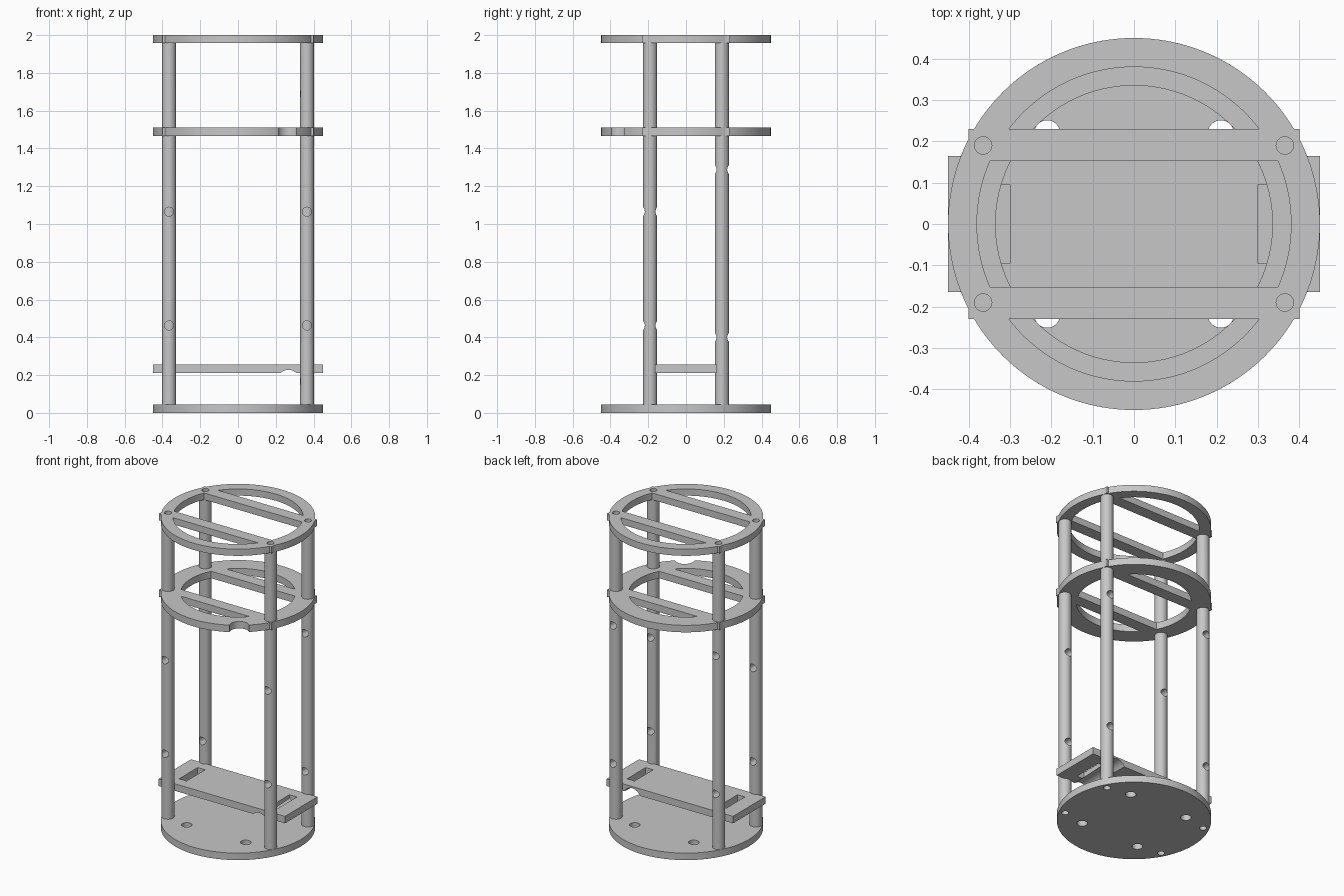
import bpy, bmesh, math
from mathutils import Vector, Matrix

if "Cube" in bpy.data.objects:
    bpy.data.objects.remove(bpy.data.objects["Cube"])

grey = bpy.data.materials.new("light_grey")
grey.diffuse_color = (0.57, 0.57, 0.57, 1)
grey.use_nodes = True
grey.node_tree.nodes["Principled BSDF"].inputs["Base Color"].default_value = grey.diffuse_color

R = 0.45                      # plate radius
ROD_X, ROD_Y, ROD_R = 0.365, 0.19, 0.037
BAR_IN, BAR_OUT, BAR_X = 0.153, 0.23, 0.40
CORNERS = [(sx * ROD_X, sy * ROD_Y) for sx in (-1, 1) for sy in (-1, 1)]


def arc(r, a0, a1, n, c=(0, 0)):
    return [(c[0] + r * math.cos(a0 + (a1 - a0) * i / n),
             c[1] + r * math.sin(a0 + (a1 - a0) * i / n)) for i in range(n + 1)]


def circle(r, c=(0, 0), n=48):
    return arc(r, 0, 2 * math.pi, n, c)[:-1]


def rect(x0, x1, y0, y1):
    return [(x0, y0), (x1, y0), (x1, y1), (x0, y1)]


def add_prism(bm, pts, z0, z1, matrix=None):
    low = [bm.verts.new((x, y, z0)) for x, y in pts]
    high = [bm.verts.new((x, y, z1)) for x, y in pts]
    n = len(pts)
    bm.faces.new(low[::-1])
    bm.faces.new(high)
    for i in range(n):
        j = (i + 1) % n
        bm.faces.new((low[i], low[j], high[j], high[i]))
    if matrix:
        bmesh.ops.transform(bm, matrix=matrix, verts=low + high)


def make(name, prisms):
    bm = bmesh.new()
    for p in prisms:
        add_prism(bm, *p)
    bmesh.ops.recalc_face_normals(bm, faces=bm.faces)
    me = bpy.data.meshes.new(name)
    bm.to_mesh(me)
    bm.free()
    me.materials.append(grey)
    ob = bpy.data.objects.new(name, me)
    bpy.context.collection.objects.link(ob)
    return ob


def activate(ob):
    bpy.ops.object.select_all(action='DESELECT')
    ob.select_set(True)
    bpy.context.view_layer.objects.active = ob


def cut(ob, prisms):
    cutter = make("cutter", prisms)
    cutter.hide_render = True
    activate(ob)
    mod = ob.modifiers.new("cut", 'BOOLEAN')
    mod.operation, mod.solver, mod.object = 'DIFFERENCE', 'EXACT', cutter
    bpy.ops.object.modifier_apply(modifier=mod.name)
    bpy.data.objects.remove(cutter)


def finish(ob):
    activate(ob)
    bpy.ops.object.shade_smooth_by_angle(angle=math.radians(30))


def along_y(x, y, z, tilt=0):
    # moves a z-axis prism so that it runs along y
    return Matrix.Translation((x, y, z)) @ Matrix.Rotation(math.pi / 2 + tilt, 4, 'X')


# ring outline: a disc with the square bar ends poking out at four places
def ring_outline():
    a, b = math.acos(BAR_X / R), math.asin(BAR_OUT / R)
    return (arc(R, -a, a, 24) + [(BAR_X, BAR_OUT)]
            + arc(R, b, math.pi - b, 48) + [(-BAR_X, BAR_OUT)]
            + arc(R, math.pi - a, math.pi + a, 24) + [(-BAR_X, -BAR_OUT)]
            + arc(R, math.pi + b, 2 * math.pi - b, 48) + [(BAR_X, -BAR_OUT)])


# three openings that leave a rim and two cross bars
def windows(r, z0, z1):
    a, b = math.asin(BAR_IN / r), math.asin(BAR_OUT / r)
    shapes = [arc(r, -a, a, 20) + arc(r, math.pi - a, math.pi + a, 20),
              arc(r, b, math.pi - b, 40),
              arc(r, math.pi + b, 2 * math.pi - b, 40)]
    return [(s, z0, z1) for s in shapes]


# base disc with rod screw holes and four larger holes
base = make("base_plate", [(circle(R, n=128), 0, 0.045)])
cut(base, [(circle(0.021, c, 32), -0.1, 0.1) for c in CORNERS]
    + [(circle(0.031, (sx * 0.21, sy * 0.22), 32), -0.1, 0.1)
       for sx in (-1, 1) for sy in (-1, 1)])
finish(base)

# middle ring with a round notch at the front right
middle = make("middle_ring", [(ring_outline(), 1.465, 1.51)])
cut(middle, windows(0.335, 1.4, 1.6))
cut(middle, [(circle(0.058, (0.267, -0.368)), 1.4, 1.6)])
finish(middle)

# top ring with screw holes
top = make("top_ring", [(ring_outline(), 1.957, 2.0)])
cut(top, windows(0.38, 1.9, 2.1))
cut(top, [(circle(0.021, c, 32), 1.9, 2.1) for c in CORNERS])
finish(top)

# shelf with a slot at each end and a shallow groove underneath
shelf = make("shelf", [(rect(-R, R, -0.165, 0.165), 0.21, 0.255)])
cut(shelf, [(rect(0.30, 0.353, -0.095, 0.095), 0.1, 0.4),
            (rect(-0.353, -0.30, -0.095, 0.095), 0.1, 0.4)])
cut(shelf, [(circle(0.06), -0.4, 0.1, along_y(0.267, -0.165, 0.168, 0.05))])
finish(shelf)

# rods with blind end holes and two cross holes each
for x, y in CORNERS:
    rod = make(("back" if y > 0 else "front") + ("_right" if x > 0 else "_left") + "_rod",
               [(circle(ROD_R, (x, y)), 0.045, 1.957)])
    cut(rod, [(circle(0.021, (x, y), 32), 0, 0.12),
              (circle(0.021, (x, y), 32), 1.88, 2.1)])
    heights = (0.40, 1.288) if y > 0 else (0.463, 1.065)
    cut(rod, [(circle(0.024, n=32), -0.1, 0.1, along_y(x, y, z)) for z in heights])
    if x > 0 and y < 0:       # slight grooves on the inner side
        cut(rod, [(circle(0.06), -0.1, 0.1, along_y(0.272, y, z)) for z in (0.168, 1.69)])
    finish(rod)
